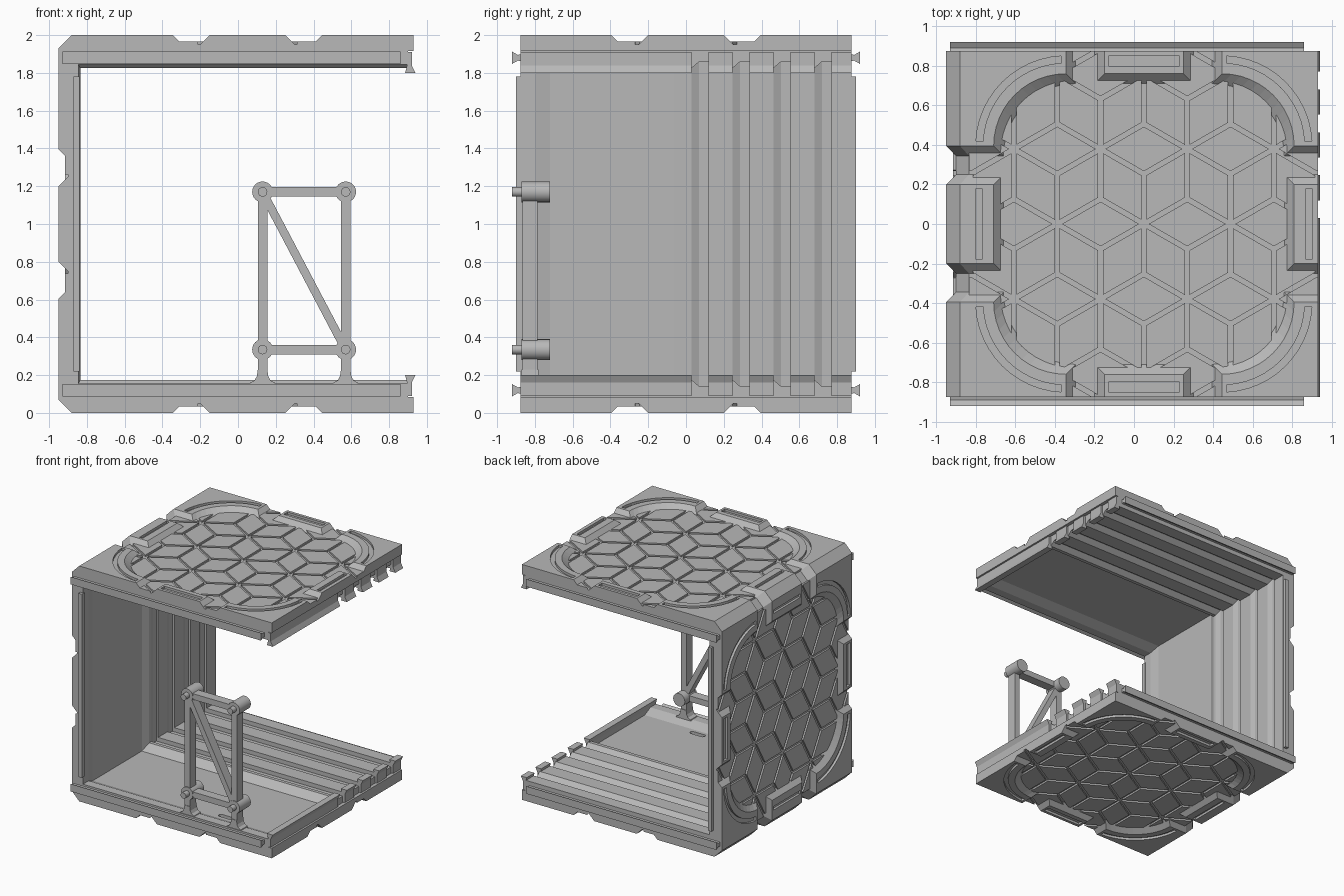
import bpy, bmesh, math
from mathutils import Vector

if "Cube" in bpy.data.objects:
    bpy.data.objects.remove(bpy.data.objects["Cube"])

grey = bpy.data.materials.new("light_grey")
grey.use_nodes = True
grey.diffuse_color = (0.48, 0.48, 0.48, 1)
grey.node_tree.nodes["Principled BSDF"].inputs["Base Color"].default_value = (0.48, 0.48, 0.48, 1)


def loft(bm, rings):
    """Skin a stack of equal rings and cap both ends."""
    vs = [[bm.verts.new(p) for p in ring] for ring in rings]
    n = len(vs[0])
    for a, b in zip(vs, vs[1:]):
        for i in range(n):
            j = (i + 1) % n
            bm.faces.new((a[i], a[j], b[j], b[i]))
    bm.faces.new(vs[0][::-1])
    bm.faces.new(vs[-1])


def make(name, bm, place=None, smooth=False):
    if place:
        for v in bm.verts:
            v.co = place(*v.co)
    bmesh.ops.recalc_face_normals(bm, faces=bm.faces[:])
    mesh = bpy.data.meshes.new(name)
    bm.to_mesh(mesh)
    bm.free()
    mesh.materials.append(grey)
    ob = bpy.data.objects.new(name, mesh)
    bpy.context.scene.collection.objects.link(ob)
    if smooth:
        bpy.ops.object.select_all(action='DESELECT')
        ob.select_set(True)
        bpy.context.view_layer.objects.active = ob
        bpy.ops.object.shade_smooth_by_angle()
    return ob


def cut(ob, cutter):
    mod = ob.modifiers.new("cut", 'BOOLEAN')
    mod.object = cutter
    mod.solver = 'EXACT'
    cutter.hide_render = True
    cutter.hide_viewport = True
    cutter.display_type = 'WIRE'


def arc(cx, cy, r, a0, a1, n=12):
    steps = [math.radians(a0 + (a1 - a0) * i / n) for i in range(n + 1)]
    return [(cx + r * math.cos(a), cy + r * math.sin(a)) for a in steps]


def flat(pts, h):
    return [(x, y, h) for x, y in pts]


# Three-sided shell: inner depth changes along y, with four grooves at the back
EDGE = 0.875
NOTCHES = [0.03 + 0.2167 * i for i in range(4)]
profile = [(-EDGE, 0.155), (-0.8, 0.155), (-0.72, 0.12), (-0.06, 0.12), (0, 0.175)]
for y in NOTCHES:
    profile += [(y, 0.175), (y + 0.04, 0.14), (y + 0.09, 0.14), (y + 0.0901, 0.175)]
profile.append((EDGE, 0.175))


def section(y, t):
    xw = -0.835 - (0.175 - t) / 2
    half = [(xw, t), (0.9, t), (0.9, 0.085), (0.93, 0.085), (0.93, 0.05), (-0.835, 0.05), (-0.9, 0.115)]
    return [(x, y, z) for x, z in half + [(x, 2 - z) for x, z in reversed(half)]]


bm = bmesh.new()
loft(bm, [section(y, t) for y, t in profile])
shell = make("shell", bm)

# Small slot in the floor
bm = bmesh.new()
slot = arc(0.41, -0.67, 0.02, -90, 90, 6) + arc(0.31, -0.67, 0.02, 90, 270, 6)
loft(bm, [flat(slot, 0.07), flat(slot, 0.3)])
cut(shell, make("slot_cutter", bm))

# Outer panels, in local u, v and outward height h
panels = {
    "roof": (lambda u, v, h: Vector((u + 0.05, v, 1.95 + h)), 0.88, 0.88),
    "floor": (lambda u, v, h: Vector((u + 0.05, v, 0.05 - h)), 0.88, 0.88),
    "wall": (lambda u, v, h: Vector((-0.9 - h, v, 1 + u)), 0.885, 0.93),
}
TOP = 0.05
SIDE = 0.253


def tiles(u1, place, name):
    bm = bmesh.new()
    step = SIDE * math.sqrt(3)
    for row in range(-3, 4):
        for col in range(-4, 5):
            node = Vector((col * step + (0 if row % 2 == 0 else step / 2), row * SIDE * 1.5, 0))
            for ang in (0, 60, 120):
                a = math.radians(ang)
                d = Vector((math.cos(a), math.sin(a), 0))
                side = Vector((-d.y, d.x, 0)) * SIDE * 0.5 * 0.89
                mid = node + d * step / 2
                far = d * step * 0.5 * 0.89
                bm.faces.new([bm.verts.new(p) for p in (mid - far, mid - side, mid + far, mid + side)])
    for co, no in (((u1, 0, 0), (1, 0, 0)), ((-0.885, 0, 0), (-1, 0, 0)),
                   ((0, EDGE, 0), (0, 1, 0)), ((0, -EDGE, 0), (0, -1, 0))):
        geom = bm.verts[:] + bm.edges[:] + bm.faces[:]
        bmesh.ops.bisect_plane(bm, geom=geom, plane_co=co, plane_no=no, clear_outer=True)
    ext = bmesh.ops.extrude_face_region(bm, geom=bm.faces[:], use_keep_orig=True)
    for v in ext["geom"]:
        if isinstance(v, bmesh.types.BMVert):
            v.co.z += 0.015
    make(name + "_tiles", bm, place)


def corner(base, end, r_off, height, su, sv):
    """Corner block outline with a round inner side."""
    pts = arc(base, base, r_off - base, 90, 0)
    pts = [(base, EDGE)] + pts + [(end, base), (end, EDGE)]
    return [(x * su, y * sv, height) for x, y in pts]


def rect(u0, u1, v0, v1, h):
    return [(u0, v0, h), (u1, v0, h), (u1, v1, h), (u0, v1, h)]


for name, (place, right_low, right_top) in panels.items():
    tiles(right_low, place, name)
    bm, cutter = bmesh.new(), bmesh.new()
    for su in (-1, 1):
        low, top = (right_low, right_top) if su > 0 else (0.885, 0.93)
        for sv in (-1, 1):
            loft(bm, [corner(0.345, low, 0.71, 0, su, sv), corner(0.395, top, 0.76, TOP, su, sv)])
            groove = arc(0.395, 0.395, 0.455, 3, 87) + arc(0.395, 0.395, 0.42, 87, 3)
            groove = [(x * su, y * sv) for x, y in groove]
            loft(cutter, [flat(groove, 0.03), flat(groove, 0.08)])
        # Edge pads beside the corners
        loft(bm, [rect(su * 0.71, su * low, -0.25, 0.25, 0), rect(su * 0.76, su * top, -0.2, 0.2, TOP)])
        loft(bm, [rect(-0.25, 0.25, su * 0.71, su * EDGE, 0), rect(-0.2, 0.2, su * 0.76, su * EDGE, TOP)])
        for h in (None,):
            loft(cutter, [rect(su * 0.82, su * 0.85, -0.18, 0.18, z) for z in (0.03, 0.08)])
            loft(cutter, [rect(-0.18, 0.18, su * 0.8, su * 0.85, z) for z in (0.03, 0.08)])
    frame = make(name + "_frame", bm, place)
    cut(frame, make(name + "_groove_cutter", cutter, place))

# Bevelled blocks joining the frames along the two closed corners
bm = bmesh.new()
for flip in (False, True):
    z = (lambda h: 2 - h) if flip else (lambda h: h)
    for b0, b1, t0, t1 in ((-EDGE, -0.345, -EDGE, -0.395), (-0.25, 0.25, -0.2, 0.2), (0.345, EDGE, 0.395, EDGE)):
        low = [(-0.835, b0, z(0.05)), (-0.835, b1, z(0.05)), (-0.9, b1, z(0.115)), (-0.9, b0, z(0.115))]
        top = [(-0.88, t0, z(0)), (-0.88, t1, z(0)), (-0.95, t1, z(0.07)), (-0.95, t0, z(0.07))]
        loft(bm, [low, top])
make("corner_blocks", bm)

# Dovetail rails on the front and back, and hooked teeth on the open side
bm = bmesh.new()
starts = [-EDGE] + [n + 0.09 for n in NOTCHES]
ends = NOTCHES + [EDGE]
for flip in (False, True):
    z = (lambda h: 2 - h) if flip else (lambda h: h)
    for s in (-1, 1):
        rail = [(0.87, 0.1), (0.89, 0.105), (0.92, 0.088), (0.92, 0.152), (0.89, 0.135), (0.87, 0.14)]
        loft(bm, [[(x, s * y, z(h)) for y, h in rail] for x in (-0.93, 0.86)])
    hook = [(0.89, 0.09), (0.92, 0.09), (0.92, 0.16), (0.94, 0.2), (0.885, 0.2), (0.895, 0.16)]
    for y0, y1 in zip(starts, ends):
        loft(bm, [[(x, y, z(h)) for x, h in hook] for y in (y0, y1)])
for s in (-1, 1):
    loft(bm, [rect(-0.87, -0.838, s * 0.86, s * 0.9, h) for h in (0.22, 1.78)])
make("rails_and_teeth", bm)

# Truss standing on the front edge
XS, ZS = (0.13, 0.57), (0.335, 1.17)
bm = bmesh.new()


def bar(a, b, w=0.025):
    a, b = Vector((a[0], 0, a[1])), Vector((b[0], 0, b[1]))
    d = (b - a).normalized()
    n = Vector((-d.z, 0, d.x)) * w
    loft(bm, [[p + n + Vector((0, -0.865, 0)), p - n + Vector((0, -0.865, 0)),
               p - n + Vector((0, -0.785, 0)), p + n + Vector((0, -0.785, 0))] for p in (a, b)])


for x in XS:
    bar((x, 0.15), (x, ZS[1]))
    feet = ((0.07, 0.15), (0.065, 0.16), (0.042, 0.172), (0.03, 0.195), (0.025, 0.23))
    loft(bm, [rect(x - w, x + w, -0.87, -0.78, h) for w, h in feet])
for z in ZS:
    bar((XS[0], z), (XS[1], z))
bar((XS[0], ZS[1]), (XS[1], ZS[0]), 0.022)
make("truss_bars", bm)

# Round truss joints with pegs, and small corner pins
bm = bmesh.new()


def round_rod(x, z, r, y0, y1):
    loft(bm, [[(px, y, pz) for px, pz in arc(x, z, r, 0, 345, 23)] for y in (y0, y1)])


for x in XS:
    for z in ZS:
        round_rod(x, z, 0.055, -0.87, -0.72)
        round_rod(x, z, 0.025, -0.92, -0.86)
for z in (0.115, 1.885):
    round_rod(-0.905, z, 0.012, -0.88, -0.87)
make("truss_joints", bm, smooth=True)
